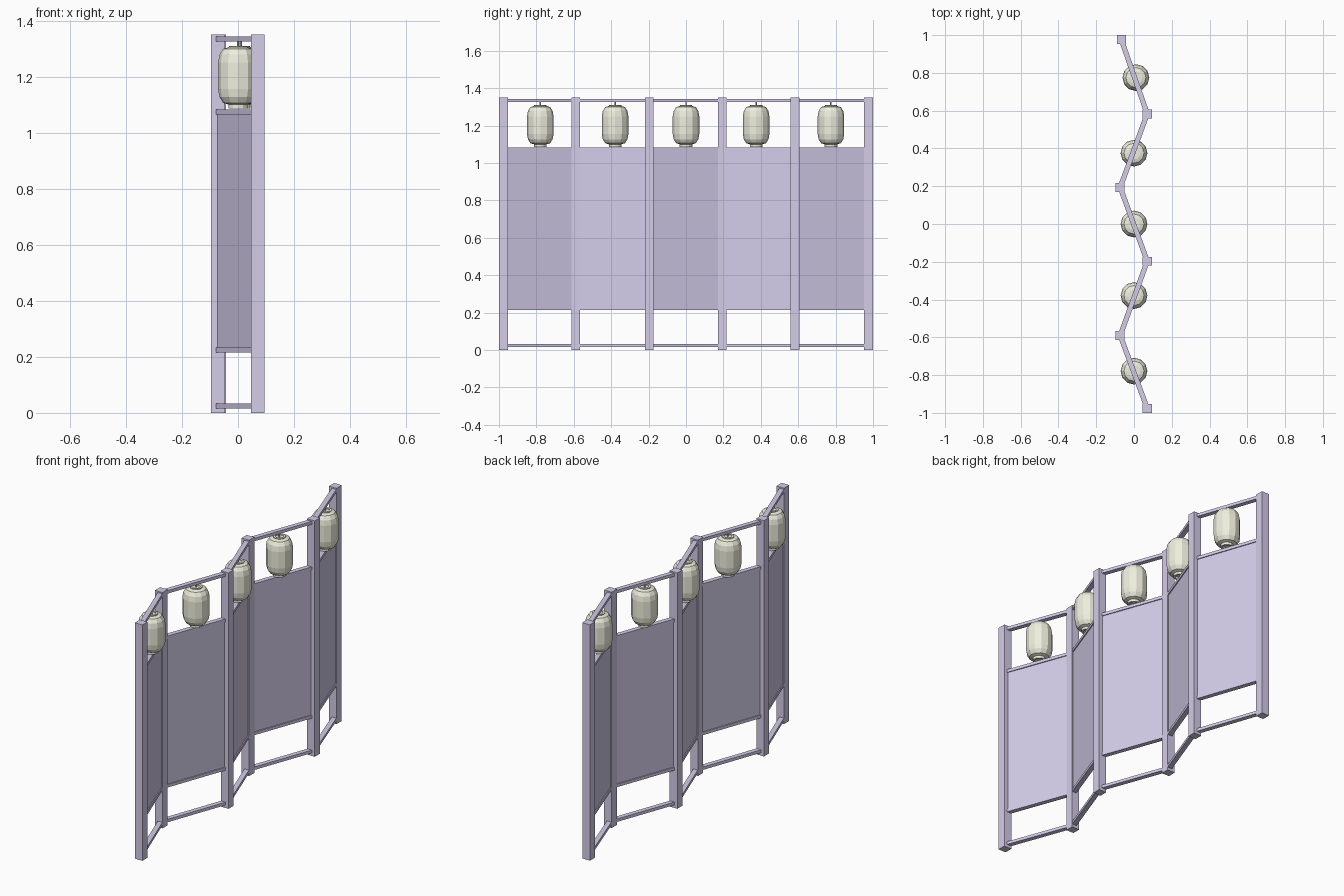
import bpy, bmesh, math
from mathutils import Matrix, Vector

if "Cube" in bpy.data.objects:
    bpy.data.objects.remove(bpy.data.objects["Cube"])


def material(name, color):
    m = bpy.data.materials.new(name)
    m.diffuse_color = color
    m.use_nodes = True
    m.node_tree.nodes["Principled BSDF"].inputs["Base Color"].default_value = m.diffuse_color
    return m


LILAC = material("lilac_wood", (0.66, 0.61, 0.82, 1))
CREAM = material("cream_paper", (0.86, 0.86, 0.73, 1))


def finish(name, bm, mat):
    bmesh.ops.recalc_face_normals(bm, faces=bm.faces)
    mesh = bpy.data.meshes.new(name)
    bm.to_mesh(mesh)
    bm.free()
    mesh.materials.append(mat)
    ob = bpy.data.objects.new(name, mesh)
    bpy.context.collection.objects.link(ob)
    return ob


def box(name, center, size, angle=0.0):
    bm = bmesh.new()
    bmesh.ops.create_cube(bm, size=1, matrix=Matrix.Diagonal((*size, 1)))
    ob = finish(name, bm, LILAC)
    ob.location = center
    ob.rotation_euler.z = angle
    return ob


def lathe(name, profile, sides, mat, x, y, closed=False):
    # revolve (radius, z) points into a faceted shell
    bm = bmesh.new()
    rings = [[bm.verts.new((r * math.cos(2 * math.pi * i / sides),
                            r * math.sin(2 * math.pi * i / sides), z))
              for i in range(sides)] for r, z in profile]
    pairs = list(zip(rings, rings[1:]))
    if closed:
        pairs.append((rings[-1], rings[0]))
    for a, b in pairs:
        for i in range(sides):
            j = (i + 1) % sides
            bm.faces.new((a[i], a[j], b[j], b[i]))
    if not closed:
        bm.faces.new(rings[0])
        bm.faces.new(rings[-1])
    ob = finish(name, bm, mat)
    ob.location = (x, y, 0)
    return ob


# Zigzag of square posts
POSTS = [(0.07, -0.976), (-0.073, -0.59), (0.07, -0.197),
         (-0.073, 0.194), (0.07, 0.583), (-0.067, 0.976)]
for i, (x, y) in enumerate(POSTS):
    box(f"post_{i + 1}", (x, y, 0.675), (0.048, 0.047, 1.35))

# Rails and solid panel between neighbouring posts
RAILS = {"foot": 0.025, "lower": 0.224, "upper": 1.074, "top": 1.334}
for i in range(5):
    a, b = Vector(POSTS[i]), Vector(POSTS[i + 1])
    d, mid = b - a, (a + b) / 2
    angle = math.atan2(d.y, d.x)
    for label, z in RAILS.items():
        box(f"{label}_rail_{i + 1}", (mid.x, mid.y, z),
            (d.length - 0.02, 0.027, 0.017), angle)
    box(f"panel_{i + 1}", (mid.x, mid.y, 0.649),
        (d.length - 0.02, 0.016, 0.85), angle)

# Paper lanterns: faceted body, open collars, hanging cord
LANTERNS = [(0.0, -0.779), (0.0, -0.379), (0.0, 0.0), (0.0, 0.375), (0.01, 0.775)]
BODY = [(0.033, 1.10), (0.053, 1.106), (0.066, 1.127), (0.071, 1.155),
        (0.071, 1.25), (0.066, 1.278), (0.053, 1.299), (0.033, 1.305)]
for i, (x, y) in enumerate(LANTERNS):
    n = i + 1
    lathe(f"lantern_body_{n}", BODY, 12, CREAM, x, y)
    lathe(f"lantern_top_collar_{n}",
          [(0.033, 1.298), (0.033, 1.31), (0.022, 1.31), (0.022, 1.298)],
          12, CREAM, x, y, closed=True)
    lathe(f"lantern_bottom_collar_{n}",
          [(0.034, 1.105), (0.034, 1.086), (0.024, 1.086), (0.024, 1.105)],
          12, CREAM, x, y, closed=True)
    lathe(f"lantern_cord_{n}", [(0.004, 1.30), (0.004, 1.33)], 8, LILAC, x, y)
